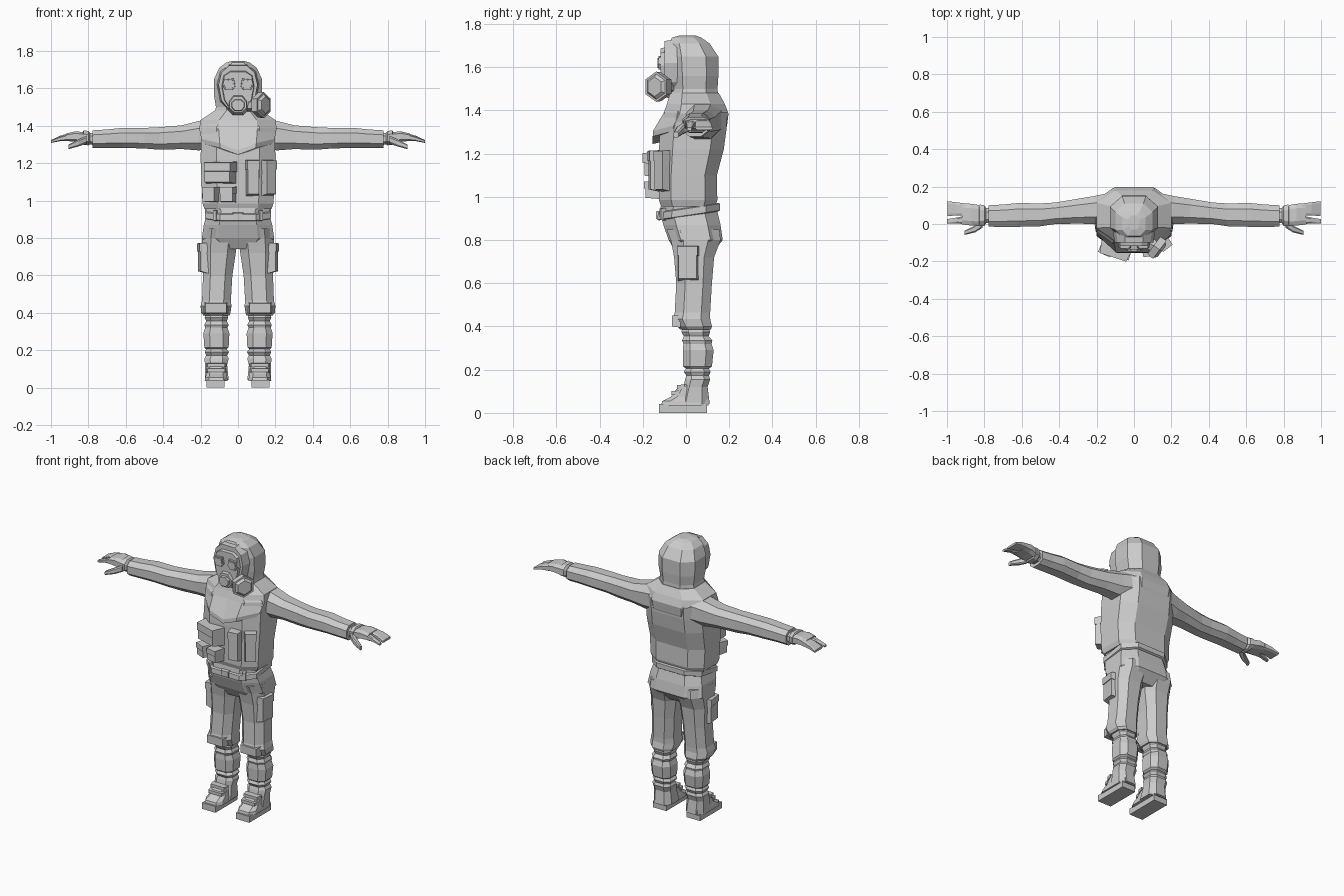
import bpy, bmesh, math
from mathutils import Matrix, Vector

grey = bpy.data.materials.new("cloth_grey")
grey.diffuse_color = (0.6, 0.6, 0.6, 1)


def finish(name, bm, flip=False):
    if flip:
        bmesh.ops.scale(bm, vec=(-1, 1, 1), verts=bm.verts)
    bmesh.ops.recalc_face_normals(bm, faces=bm.faces)
    me = bpy.data.meshes.new(name)
    bm.to_mesh(me)
    bm.free()
    me.materials.append(grey)
    ob = bpy.data.objects.new(name, me)
    bpy.context.collection.objects.link(ob)
    return ob


def loft(name, rings, c=0.55, axis="z", flip=False, tweak=None):
    """Skin twelve-sided chamfered rings: (height, u0, u1, v0, v1)."""
    unit = [(1, 0), (1, c), (c, 1), (0, 1), (-c, 1), (-1, c),
            (-1, 0), (-1, -c), (-c, -1), (0, -1), (c, -1), (1, -c)]
    bm = bmesh.new()
    rows = []
    for h, u0, u1, v0, v1 in rings:
        row = []
        for a, b in unit:
            u = (u0 + u1) / 2 + a * (u1 - u0) / 2
            v = (v0 + v1) / 2 + b * (v1 - v0) / 2
            p = Vector((u, v, h)) if axis == "z" else Vector((h, v, u))
            row.append(bm.verts.new(tweak(p) if tweak else p))
        rows.append(row)
    for lo, hi in zip(rows, rows[1:]):
        for i in range(12):
            j = (i + 1) % 12
            bm.faces.new((lo[i], lo[j], hi[j], hi[i]))
    bm.faces.new(rows[0])
    bm.faces.new(rows[-1])
    return finish(name, bm, flip)


def body(name, table, c=0.55, tweak=None):
    return loft(name, [(z, -w, w, f, b) for z, w, f, b in table], c, tweak=tweak)


def box(name, centre, size, rot=0, taper=0.85, flip=False):
    """Box whose front (-y) face is narrowed, then turned about z."""
    bm = bmesh.new()
    bmesh.ops.create_cube(bm, size=1)
    for v in bm.verts:
        if v.co.y < 0:
            v.co.x *= taper
            v.co.z *= taper
    bmesh.ops.scale(bm, vec=size, verts=bm.verts)
    bmesh.ops.transform(bm, verts=bm.verts, matrix=Matrix.Translation(centre)
                        @ Matrix.Rotation(math.radians(rot), 4, "Z"))
    return finish(name, bm, flip)


def plate(name, pts, y0, y1, shrink=1.0, flip=False):
    """Outline in x-z pushed forward from y0 to y1, front face shrunk."""
    bm = bmesh.new()
    cx = sum(p[0] for p in pts) / len(pts)
    cz = sum(p[1] for p in pts) / len(pts)
    a = [bm.verts.new((x, y0, z)) for x, z in pts]
    b = [bm.verts.new((cx + (x - cx) * shrink, y1, cz + (z - cz) * shrink)) for x, z in pts]
    bm.faces.new(a)
    bm.faces.new(b)
    for i in range(len(pts)):
        j = (i + 1) % len(pts)
        bm.faces.new((a[i], a[j], b[j], b[i]))
    return finish(name, bm, flip)


def sym(half):
    return half + [(-x, z) for x, z in reversed(half)]


# Vest and trousers seat
body("vest", [(.955, .18, -.115, .135), (.985, .19, -.125, .145), (1.1, .195, -.125, .143),
              (1.22, .2, -.125, .175), (1.31, .198, -.12, .187), (1.39, .2, -.1, .19),
              (1.45, .13, -.08, .15)], .58)
body("trouser_seat", [(.74, .14, -.045, .12), (.8, .193, -.08, .17), (.87, .183, -.105, .16),
                      (.93, .166, -.12, .145), (.97, .17, -.115, .14)])


def belt_tilt(p):
    return Vector((p.x, p.y, p.z + p.y * .15))


body("belt", [(.91, .168, -.126, .15), (.914, .177, -.132, .158),
              (.945, .177, -.13, .158), (.949, .168, -.124, .15)], tweak=belt_tilt)
box("belt_buckle", (0, -.128, .916), (.06, .02, .04))
for x in (-.12, .12):
    box("belt_loop", (x, -.107, .92), (.02, .025, .06), rot=math.copysign(25, x))


# Hood cape: lower edge dips to a point on the chest
def cape_dip(p):
    if p.z < 1.335 and p.y < -.1:
        p.z -= .06 * max(0, 1 - abs(p.x) / .16)
        p.y -= .012
    return p


body("hood_cape", [(1.305, .188, -.142, .18), (1.33, .196, -.14, .19), (1.385, .207, -.105, .197),
                   (1.43, .2, -.088, .18), (1.48, .125, -.075, .152)], .5, cape_dip)
body("hood", [(1.45, .128, -.078, .15), (1.5, .118, -.068, .146), (1.56, .128, -.072, .15),
              (1.65, .128, -.078, .15), (1.71, .1, -.078, .11), (1.738, .062, -.065, .07),
              (1.747, .03, -.03, .045)], .5)

# Gas mask
plate("hood_rim", sym([(.05, 1.475), (.095, 1.53), (.112, 1.62), (.095, 1.69), (.05, 1.73)]),
      -.04, -.1, .93)
plate("mask_face", sym([(.045, 1.475), (.08, 1.53), (.095, 1.61), (.083, 1.675), (.045, 1.7)]),
      -.06, -.118, .88)
plate("mask_muzzle", sym([(.03, 1.455), (.062, 1.49), (.062, 1.53), (.03, 1.575)]),
      -.07, -.135, .72)
plate("mask_valve", sym([(.022, 1.475), (.04, 1.5), (.04, 1.525), (.018, 1.545)]),
      -.12, -.148, .8)
lens = [(.012, 1.61), (.03, 1.588), (.068, 1.588), (.085, 1.615), (.078, 1.648), (.02, 1.655)]
small = [(.048 + (x - .048) * .72, 1.617 + (z - 1.617) * .72) for x, z in lens]
for f in (False, True):
    plate("lens_frame", lens, -.1, -.128, .9, f)
    plate("lens_glass", small, -.12, -.132, .95, f)


def canister(name, centre, r1, r2, depth):
    bm = bmesh.new()
    bmesh.ops.create_cone(bm, cap_ends=True, segments=6, radius1=r1, radius2=r2, depth=depth)
    turn = Vector((.8, -.6, 0)).to_track_quat("Z", "Y").to_matrix().to_4x4()
    bmesh.ops.transform(bm, verts=bm.verts, matrix=Matrix.Translation(centre) @ turn)
    finish(name, bm)


canister("filter_pipe", (.075, -.095, 1.51), .035, .035, .11)
canister("filter_body", (.122, -.126, 1.51), .066, .07, .04)
canister("filter_cap", (.142, -.141, 1.51), .062, .045, .016)

# Chest pouches with flaps
box("wide_pouch", (-.1, -.135, 1.145), (.165, .075, .11), -18)
box("wide_pouch_flap", (-.1, -.14, 1.18), (.175, .08, .055), -18)
for x, y, r in ((-.143, -.125, -25), (-.055, -.145, -12)):
    box("small_pouch", (x, y, 1.03), (.078, .075, .08), r)
    box("small_pouch_flap", (x, y - .003, 1.055), (.083, .08, .038), r)
for x, y, r in ((.078, -.135, 8), (.158, -.1, 38)):
    box("tall_pouch", (x, y, 1.12), (.072, .07, .2), r)
    box("tall_pouch_flap", (x, y, 1.19), (.077, .076, .055), r)

for f in (False, True):
    # Arm and hand
    loft("sleeve", [(.14, 1.275, 1.44, .01, .165), (.21, 1.268, 1.425, .0, .15),
                    (.3, 1.275, 1.402, .002, .135), (.42, 1.272, 1.392, .0, .115),
                    (.5, 1.278, 1.388, -.012, .11), (.62, 1.282, 1.388, -.015, .112),
                    (.7, 1.282, 1.38, -.016, .104), (.778, 1.28, 1.375, -.014, .1)],
         .5, "x", f)
    loft("glove_cuff", [(.76, 1.295, 1.36, .005, .085), (.79, 1.3, 1.36, .005, .085),
                        (.8, 1.295, 1.372, -.01, .1), (.825, 1.298, 1.375, -.012, .104),
                        (.83, 1.305, 1.368, 0, .095)], .5, "x", f)
    loft("palm", [(.82, 1.305, 1.365, -.008, .1), (.87, 1.315, 1.37, -.008, .108),
                  (.92, 1.318, 1.358, -.002, .11)], .6, "x", f)
    loft("fingers", [(.9, 1.32, 1.36, .045, .11), (.95, 1.318, 1.347, .045, .116),
                     (.998, 1.31, 1.324, .043, .122)], .7, "x", f)
    loft("forefinger", [(.9, 1.32, 1.358, -.002, .045), (.95, 1.318, 1.342, .004, .034),
                        (1.0, 1.308, 1.322, .004, .026)], .6, "x", f)
    loft("thumb", [(.81, 1.305, 1.345, -.02, .03), (.85, 1.29, 1.328, -.045, -.008),
                   (.905, 1.275, 1.3, -.058, -.035)], .6, "x", f)
    # Trouser leg
    loft("trouser_leg", [(.385, .045, .185, -.025, .115), (.4, .04, .197, -.04, .12),
                         (.435, .035, .2, -.06, .112), (.465, .038, .192, -.052, .112),
                         (.6, .03, .187, -.045, .12), (.72, .012, .192, -.055, .13),
                         (.8, .0, .193, -.07, .16), (.85, .0, .186, -.09, .155)], .5, flip=f)
    box("knee_fold", (.118, -.045, .425), (.13, .04, .06), flip=f)
    box("thigh_pocket", (.185, .01, .69), (.1, .045, .16), 82, flip=f)
    box("thigh_pocket_flap", (.188, .01, .75), (.108, .048, .05), 82, flip=f)
    # Gaiter folds down the shin
    loft("gaiter", [(.41, .06, .17, -.01, .1), (.375, .052, .178, -.022, .112),
                    (.355, .06, .17, -.01, .105), (.335, .05, .18, -.018, .122),
                    (.32, .056, .176, -.012, .118), (.29, .046, .185, -.015, .128),
                    (.215, .05, .18, -.013, .12), (.205, .06, .17, .0, .106),
                    (.19, .048, .178, -.01, .114), (.172, .058, .17, .002, .106),
                    (.155, .05, .18, -.004, .112), (.12, .058, .176, -.012, .1),
                    (.04, .05, .176, -.04, .11)], .52, flip=f)
    # Boot and sole
    loft("boot", [(.035, .055, .178, -.115, .105), (.055, .058, .175, -.11, .105),
                  (.075, .062, .17, -.07, .1), (.11, .068, .168, -.045, .095),
                  (.135, .075, .162, -.005, .09)], .65, flip=f)
    for y, z in ((-.05, .092), (-.025, .12)):
        box("boot_strap", (.117, y, z), (.11, .035, .022), flip=f)
    box("sole", (.12, -.014, .02), (.096, .222, .04), taper=1, flip=f)
